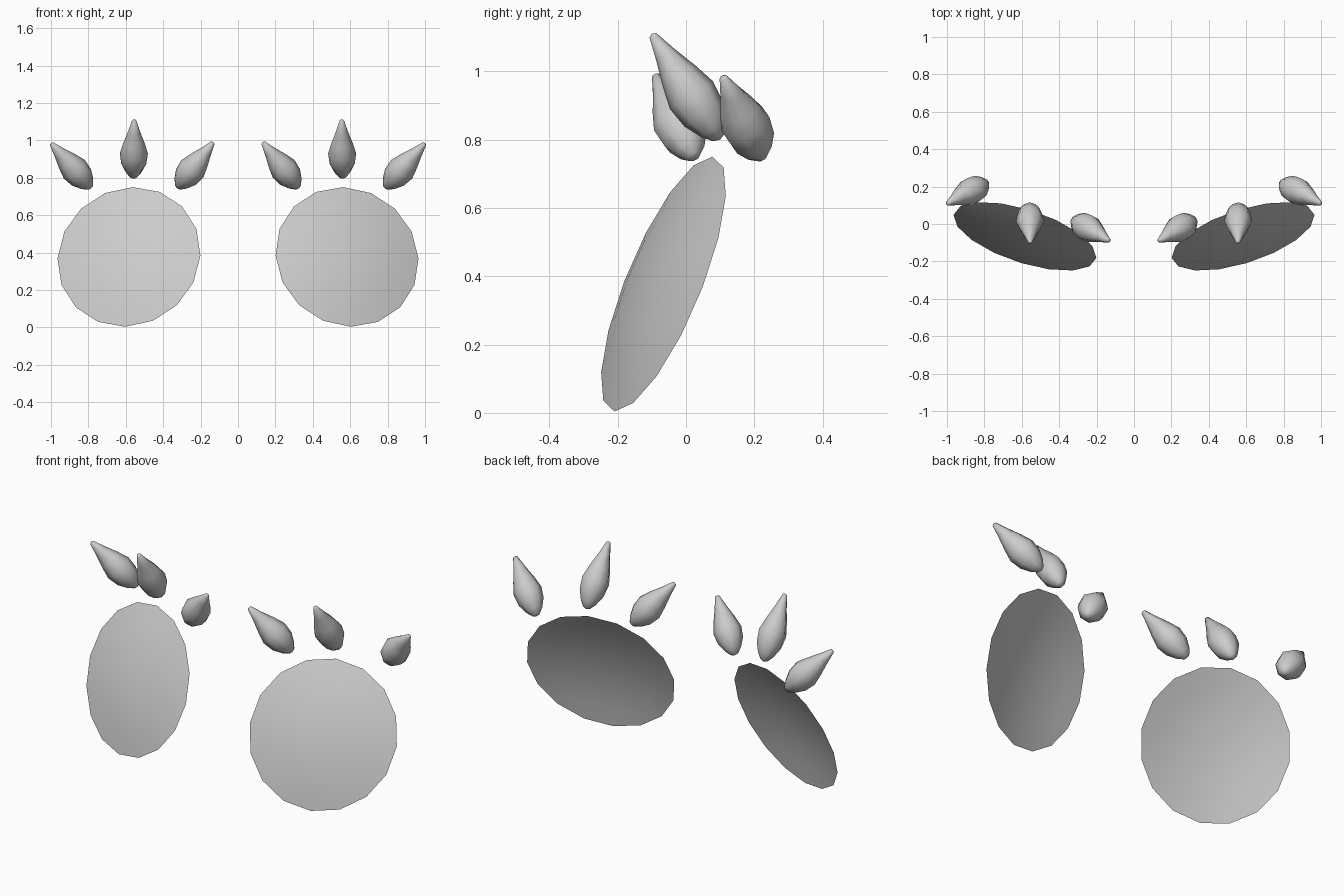
import bpy, bmesh
from math import cos, sin, pi
from mathutils import Vector

if "Cube" in bpy.data.objects:
    bpy.data.objects.remove(bpy.data.objects["Cube"])


def finish(name, bm):
    """Turn the bmesh into a smooth object."""
    bmesh.ops.recalc_face_normals(bm, faces=bm.faces)
    me = bpy.data.meshes.new(name)
    bm.to_mesh(me)
    bm.free()
    me.shade_smooth()
    ob = bpy.data.objects.new(name, me)
    bpy.context.collection.objects.link(ob)


def surface(name, rings, first, last=None):
    """Skin rings of points, closing on a first (and optional last) pole."""
    bm = bmesh.new()
    loops = [[bm.verts.new(p) for p in r] for r in rings]
    n = len(loops[0])
    pole = bm.verts.new(first)
    end = bm.verts.new(last) if last else None
    for i in range(n):
        j = (i + 1) % n
        bm.faces.new((pole, loops[0][i], loops[0][j]))
        for a, b in zip(loops, loops[1:]):
            bm.faces.new((a[i], b[i], b[j], a[j]))
        if end:
            bm.faces.new((loops[-1][j], loops[-1][i], end))
    finish(name, bm)


def flip(p, s):
    return Vector((p[0] * s, p[1], p[2]))


def eye(name, s, bulge=0.05):
    # shallow 16-sided open dome, leaning back and turned outward
    c = Vector((0.583, -0.066, 0.377))
    u = Vector((0.382, 0.115, -0.008))
    v = Vector((-0.02, 0.143, 0.373))
    front = u.cross(v).normalized()
    rings = []
    for r in (0.25, 0.5, 0.75, 1.0):
        rings.append([flip(c + r * (u * cos(a) + v * sin(a)) + front * bulge * (1 - r * r), s)
                      for a in (2 * pi * i / 16 for i in range(16))])
    surface(name, rings, flip(c + front * bulge, s))


# lash profile: distance from tip (fraction of length), radius
LASH = [(0.015, 0.012), (0.2, 0.032), (0.4, 0.057), (0.58, 0.075),
        (0.76, 0.067), (0.9, 0.043), (0.98, 0.02)]


def lash(name, tip, base, s):
    # pointed eight-sided drop
    tip, base = Vector(tip), Vector(base)
    axis = base - tip
    u = axis.cross(Vector((0, 1, 0))).normalized()
    v = axis.cross(u).normalized()
    rings = [[flip(tip + axis * t + r * (u * cos(a) + v * sin(a)), s)
              for a in (2 * pi * i / 8 for i in range(8))] for t, r in LASH]
    surface(name, rings, flip(tip, s), flip(base, s))


for side, s in (("right", 1), ("left", -1)):
    eye(f"{side}_eye", s)
    lash(f"{side}_inner_lash", (0.132, -0.09, 0.99), (0.325, 0.025, 0.745), s)
    lash(f"{side}_middle_lash", (0.555, -0.10, 1.11), (0.558, 0.10, 0.80), s)
    lash(f"{side}_outer_lash", (1.0, 0.108, 0.985), (0.785, 0.222, 0.745), s)
